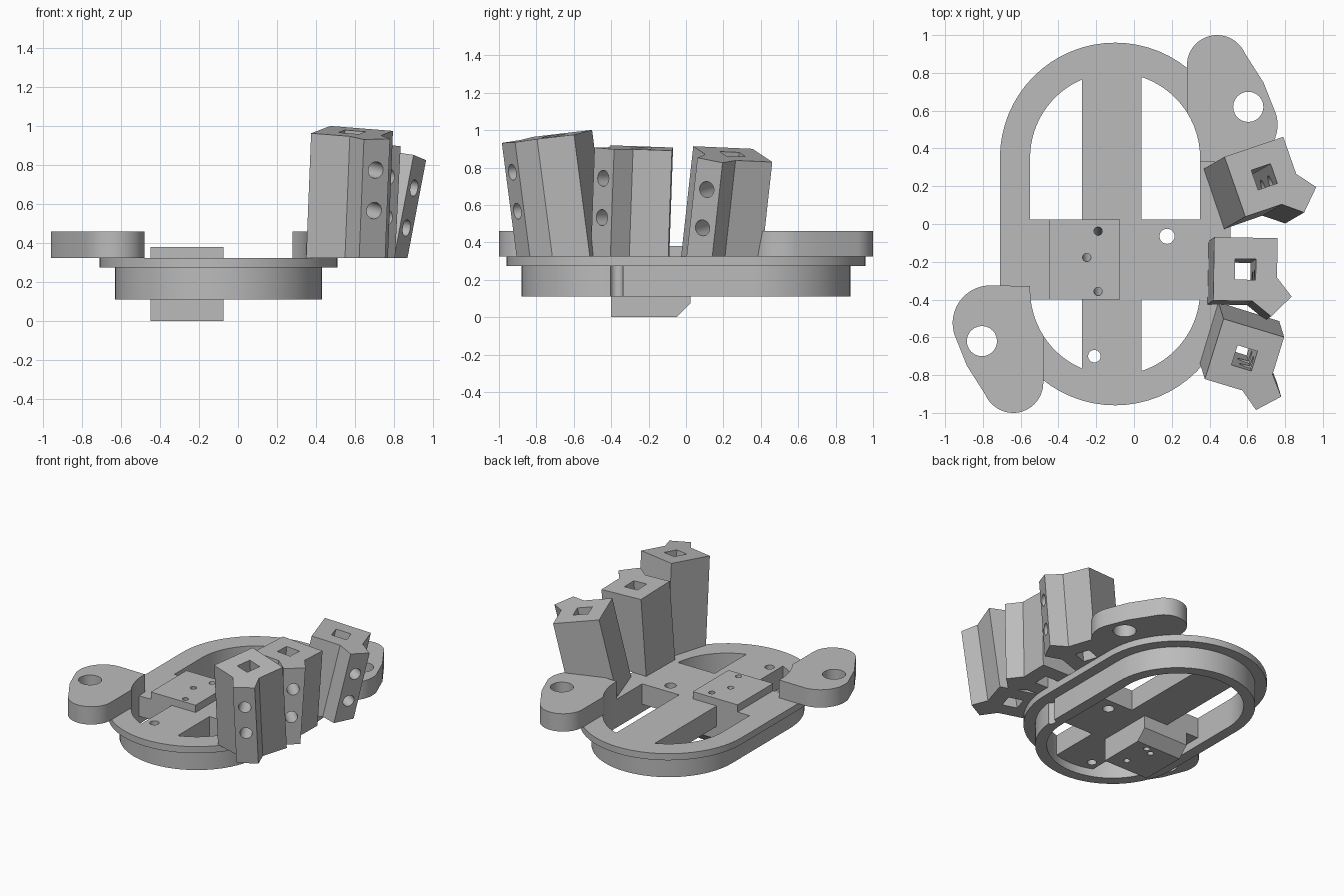
import bpy, bmesh, math
from mathutils import Matrix, Vector

if "Cube" in bpy.data.objects:
    bpy.data.objects.remove(bpy.data.objects["Cube"], do_unlink=True)

grey = bpy.data.materials.new("plain_grey")
grey.use_nodes = True
grey.diffuse_color = (0.5, 0.5, 0.5, 1)
grey.node_tree.nodes["Principled BSDF"].inputs["Base Color"].default_value = (0.5, 0.5, 0.5, 1)

CX, STRAIGHT, INNER = -0.10, 0.35, 0.45
DECK = 0.325


def arc(cx, cy, r, a0, a1, n=32):
    """Points on an arc, angles in degrees."""
    angles = [math.radians(a0 + (a1 - a0) * i / n) for i in range(n + 1)]
    return [(cx + r * math.cos(a), cy + r * math.sin(a)) for a in angles]


def stadium(r):
    return arc(CX, STRAIGHT, r, 0, 180) + arc(CX, -STRAIGHT, r, 180, 360)


def prism_mesh(points, z0, z1):
    bm = bmesh.new()
    base = bm.faces.new([bm.verts.new((x, y, z0)) for x, y in points])
    top = bmesh.ops.extrude_face_region(bm, geom=[base])["geom"]
    verts = [v for v in top if isinstance(v, bmesh.types.BMVert)]
    bmesh.ops.translate(bm, verts=verts, vec=(0, 0, z1 - z0))
    bmesh.ops.recalc_face_normals(bm, faces=bm.faces)
    return bm


def make(name, bm):
    mesh = bpy.data.meshes.new(name)
    bm.to_mesh(mesh)
    bm.free()
    mesh.materials.append(grey)
    ob = bpy.data.objects.new(name, mesh)
    bpy.context.collection.objects.link(ob)
    return ob


def prism(name, points, z0, z1, matrix=Matrix()):
    bm = prism_mesh(points, z0, z1)
    bm.transform(matrix)
    return make(name, bm)


def rod(start, end, r):
    """Round cutter between two points."""
    start, end = Vector(start), Vector(end)
    axis = end - start
    turn = Vector((0, 0, 1)).rotation_difference(axis).to_matrix().to_4x4()
    return prism("cutter", arc(0, 0, r, 0, 345, 23), 0, axis.length,
                 Matrix.Translation(start) @ turn)


def boolean(ob, tools, operation="DIFFERENCE", keep=False):
    for tool in tools:
        mod = ob.modifiers.new("cut", "BOOLEAN")
        mod.operation, mod.solver, mod.object = operation, "EXACT", tool
        bpy.context.view_layer.update()
        graph = bpy.context.evaluated_depsgraph_get()
        mesh = bpy.data.meshes.new_from_object(ob.evaluated_get(graph))
        ob.modifiers.clear()
        ob.data = mesh
        if not keep:
            bpy.data.objects.remove(tool, do_unlink=True)


def box_points(x0, x1, y0, y1):
    return [(x0, y0), (x1, y0), (x1, y1), (x0, y1)]


def window(side, end, x_bar, y_bar):
    """One opening: a quarter of the inner outline, bounded by the cross bars."""
    stop = math.degrees(math.acos(abs(x_bar - CX) / INNER))
    start = math.degrees(math.asin(max(0, abs(y_bar) - STRAIGHT) / INNER))
    curve = [(CX + side * x, end * (STRAIGHT + y)) for x, y in arc(0, 0, INNER, start, stop)]
    points = [(x_bar, y_bar)]
    if abs(y_bar) < STRAIGHT:
        points.append((CX + side * INNER, y_bar))
    return prism("cutter", points + curve, 0, 0.5)


# Base plate: flange above a narrower rim, hollow below, four openings
base = prism("base_plate", stadium(0.61), 0.275, DECK)
boolean(base, [prism("rim", stadium(0.53), 0.11, 0.30)], "UNION")
boolean(base, [prism("cutter", stadium(INNER), 0.05, 0.17)])
for side, x_bar in ((-1, -0.275), (1, 0.04)):
    for end, y_bar in ((1, 0.025), (-1, -0.40)):
        boolean(base, [window(side, end, x_bar, y_bar)])
boolean(base, [rod((0.175, -0.065, 0), (0.175, -0.065, 0.5), 0.04),
               rod((-0.21, -0.70, 0), (-0.21, -0.70, 0.5), 0.033),
               rod((0.435, -0.37, 0.05), (0.435, -0.37, 0.275), 0.035)])

# Central block with a bevelled lower back edge and three slanted holes
side_profile = [(-0.40, 0), (-0.05, 0), (0.025, 0.075), (0.025, 0.38), (-0.40, 0.38)]
stand = Matrix(((0, 0, 1, 0), (1, 0, 0, 0), (0, 1, 0, 0), (0, 0, 0, 1)))
block = prism("central_block", side_profile, -0.45, -0.075, stand)
for x, y in ((-0.19, -0.035), (-0.25, -0.18), (-0.19, -0.36)):
    lean = 0.06 if y < -0.1 else -0.06
    drill = rod((x, y, 0.40), (x, y + lean, -0.02), 0.022)
    boolean(base, [drill], keep=True)
    boolean(block, [drill])

# Mounting ears: the same lobe turned half way round
lobe = ([(0.28, 0.33)] + arc(0.56, 0.525, 0.20, -90, 18, 20) + [(0.685, 0.75)]
        + arc(0.44, 0.84, 0.16, 24, 180, 24))
ears = []
for name, sign in (("back_left_ear", 1), ("front_right_ear", -1)):
    points = [(CX + sign * (x - CX), sign * y) for x, y in lobe]
    ear = prism(name, points, DECK, 0.46)
    hx, hy = CX + sign * 0.705, sign * 0.62
    boolean(ear, [prism("cutter", stadium(INNER), 0.2, 0.6),
                  rod((hx, hy, 0.2), (hx, hy, 0.6), 0.08)])
    ears.append(ear)


# Key posts: a square column with a flared rib on one corner
H = 0.168
column = [(-H, H), (H, H), (H, -0.04), (0.247, -0.14),
          (0.14, -0.247), (0.04, -H), (-H, -H)]


def post(name, centre, angle, lean):
    axis = Vector((lean[0], lean[1], 1))
    tilt = Vector((0, 0, 1)).rotation_difference(axis).to_matrix().to_4x4()
    place = Matrix.Translation(centre) @ tilt @ Matrix.Rotation(math.radians(angle), 4, "Z")
    bm = prism_mesh(column, -0.9, 0)
    bm.transform(place)
    # Level the foot on the deck
    bmesh.ops.bisect_plane(bm, geom=bm.verts[:] + bm.edges[:] + bm.faces[:],
                           plane_co=(0, 0, DECK), plane_no=(0, 0, 1), clear_inner=True)
    bmesh.ops.holes_fill(bm, edges=[e for e in bm.edges if e.is_boundary])
    bmesh.ops.recalc_face_normals(bm, faces=bm.faces)
    ob = make(name, bm)
    # Square shaft along the post, two round holes through the rib
    s = 0.055
    boolean(ob, [prism("cutter", box_points(-s, s, -s, s), -1.0, 0.1, place)])
    for depth in (-0.16, -0.37):
        boolean(ob, [rod(place @ Vector((0.25, -0.25, depth)),
                         place @ Vector((0.02, -0.02, depth)), 0.043)])
    return ob


posts = [post("back_post", (0.69, 0.25, 0.872), 19, (0.19, 0.11)),
         post("middle_post", (0.59, -0.24, 0.905), -1, (0.05, 0.035)),
         post("front_post", (0.585, -0.71, 0.97), -17, (0.04, -0.13))]

# Smooth the round walls, keep the edges sharp
bpy.ops.object.select_all(action="DESELECT")
for ob in [base, block] + ears + posts:
    ob.select_set(True)
    bpy.context.view_layer.objects.active = ob
bpy.ops.object.shade_smooth_by_angle(angle=math.radians(30))
